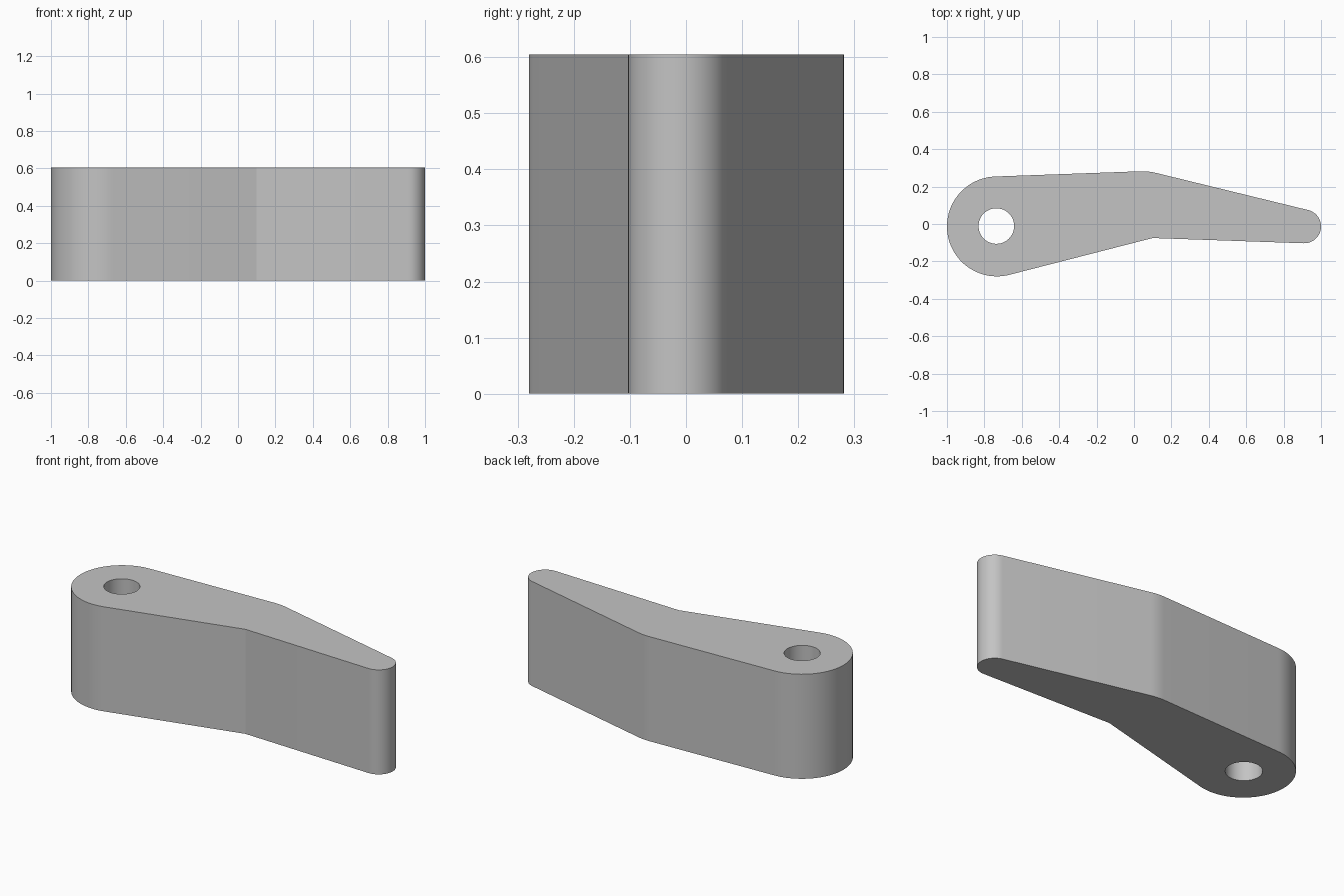
import bpy
import bmesh
from math import radians, cos, sin

HEIGHT = 0.605

if "Cube" in bpy.data.objects:
    bpy.data.objects.remove(bpy.data.objects["Cube"], do_unlink=True)


def arc(cx, cy, r, start, end, steps):
    """Points along an arc, angles in degrees."""
    angles = [radians(start + (end - start) * i / steps) for i in range(steps + 1)]
    return [(cx + r * cos(a), cy + r * sin(a)) for a in angles]


def add_loop(bm, points):
    verts = [bm.verts.new((x, y, 0)) for x, y in points]
    for a, b in zip(verts, verts[1:] + verts[:1]):
        bm.edges.new((a, b))


# Outline: pivot end, sharp inner bend, rounded tip, soft outer bend
outline = arc(-0.733, -0.013, 0.267, 92, 284.4, 48)
outline.append((0.10, -0.075))
outline += arc(0.91, -0.013, 0.09, -92, 76, 32)
outline += arc(0.045, -0.018, 0.30, 76, 92, 6)

# Pivot hole
hole = arc(-0.736, -0.011, 0.095, 0, 360, 48)[:-1]

# Fill the profile and raise it to full height
bm = bmesh.new()
add_loop(bm, outline)
add_loop(bm, hole)
bmesh.ops.triangle_fill(bm, edges=bm.edges[:], use_beauty=True)
raised = bmesh.ops.extrude_face_region(bm, geom=bm.faces[:], use_keep_orig=True)
top = [g for g in raised["geom"] if isinstance(g, bmesh.types.BMVert)]
bmesh.ops.translate(bm, verts=top, vec=(0, 0, HEIGHT))
bmesh.ops.recalc_face_normals(bm, faces=bm.faces[:])

mesh = bpy.data.meshes.new("lever_arm")
bm.to_mesh(mesh)
bm.free()
lever = bpy.data.objects.new("lever_arm", mesh)
bpy.context.collection.objects.link(lever)

# Plain grey finish
grey = bpy.data.materials.new("light_grey")
grey.use_nodes = True
colour = (0.55, 0.55, 0.55, 1)
grey.diffuse_color = colour
grey.node_tree.nodes["Principled BSDF"].inputs["Base Color"].default_value = colour
mesh.materials.append(grey)

# Smooth curved walls, keep the bend and rims crisp
bpy.ops.object.select_all(action="DESELECT")
lever.select_set(True)
bpy.context.view_layer.objects.active = lever
bpy.ops.object.shade_smooth_by_angle(angle=radians(12))
